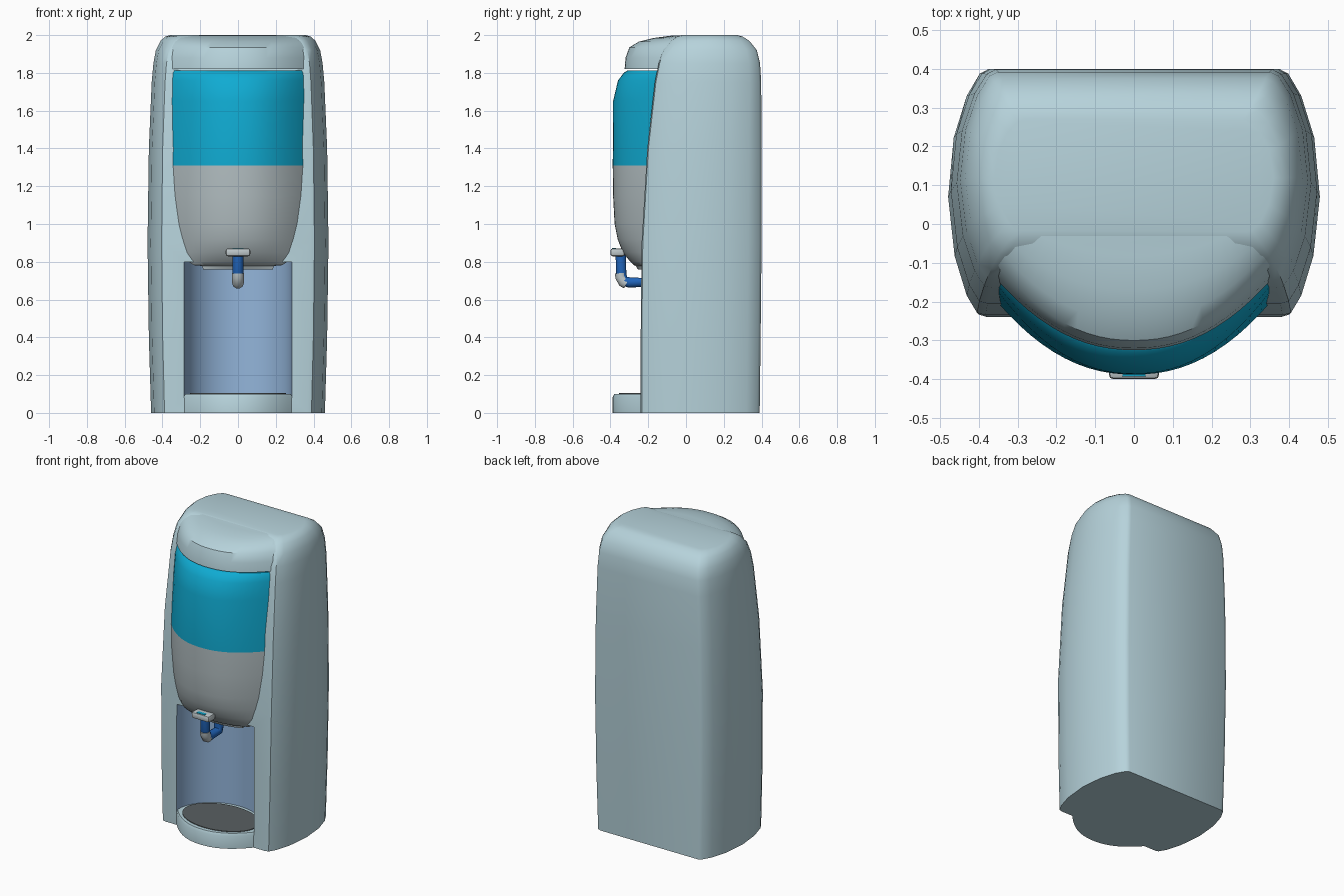
import bpy, bmesh, math
from mathutils import Vector

if "Cube" in bpy.data.objects:
    bpy.data.objects.remove(bpy.data.objects["Cube"], do_unlink=True)


def material(name, r, g, b):
    m = bpy.data.materials.new(name)
    m.use_nodes = True
    m.diffuse_color = (r, g, b, 1)
    m.node_tree.nodes["Principled BSDF"].inputs["Base Color"].default_value = (r, g, b, 1)
    return m


SHELL = material("pale blue shell", .47, .65, .71)
PANEL = material("pale grey panel", .45, .52, .54)
CYAN = material("cyan", .005, .41, .65)
NICHE = material("steel blue niche", .29, .46, .70)
BLUE = material("tap blue", .015, .13, .50)
GREY = material("tap grey", .52, .58, .60)
MESH = material("dark drip mesh", .10, .115, .12)


def activate(ob):
    bpy.ops.object.select_all(action='DESELECT')
    ob.select_set(True)
    bpy.context.view_layer.objects.active = ob


def finish(name, bm, mats, angle=35):
    bmesh.ops.recalc_face_normals(bm, faces=bm.faces)
    me = bpy.data.meshes.new(name)
    bm.to_mesh(me)
    bm.free()
    ob = bpy.data.objects.new(name, me)
    bpy.context.collection.objects.link(ob)
    for m in mats:
        me.materials.append(m)
    activate(ob)
    bpy.ops.object.shade_smooth_by_angle(angle=math.radians(angle))
    return ob


def loft(name, rings, mats, angle=35):
    """Skin a stack of equal-length closed rings and cap both ends."""
    bm = bmesh.new()
    rows = [[bm.verts.new(p) for p in ring] for ring in rings]
    n = len(rows[0])
    for a, b in zip(rows, rows[1:]):
        for i in range(n):
            j = (i + 1) % n
            bm.faces.new((a[i], a[j], b[j], b[i]))
    bm.faces.new(rows[0])
    bm.faces.new(rows[-1])
    return finish(name, bm, mats, angle)


def bulge(z, w, front, edge, back, n=24):
    """Plan outline with a bowed front and a square back."""
    ring = []
    for i in range(n + 1):
        t = 2 * i / n - 1
        ring.append((w * t, front + (edge - front) * abs(t) ** 2.2, z))
    return ring + [(w, back, z), (-w, back, z)]


def ellipse(z, rx, ry, cy, n=40):
    return [(rx * math.cos(a), cy + ry * math.sin(a), z)
            for a in (2 * math.pi * i / n for i in range(n))]


# Housing: height, half width, front y, back y
LEVELS = [(0, .46, -.24, .39), (.4, .472, -.24, .395), (.9, .479, -.235, .4),
          (1.4, .472, -.205, .4), (1.75, .457, -.165, .398), (1.85, .448, -.145, .392),
          (1.92, .435, -.12, .375), (1.97, .41, -.08, .335), (1.992, .385, -.05, .30),
          (2.0, .36, -.02, .27)]
# Half outline: share of half width, share of depth
OUTLINE = [(.80, 0), (.845, .01), (.90, .08), (.965, .24), (1, .48),
           (.97, .72), (.90, .89), (.83, .98), (.78, 1)]


def body_ring(z, w, front, back):
    half = [(w * u, front + (back - front) * v, z) for u, v in OUTLINE]
    return half + [(-x, y, h) for x, y, h in reversed(half)]


def front_at(z):
    for a, b in zip(LEVELS, LEVELS[1:]):
        if a[0] <= z <= b[0]:
            return a[2] + (b[2] - a[2]) * (z - a[0]) / (b[0] - a[0])


housing = loft("housing", [body_ring(*lv) for lv in LEVELS], [SHELL, NICHE])

# Rounded dispensing niche cut into the housing
cutter = loft("niche_cutter", [ellipse(z, .285, .26, -.24) for z in (.08, .80)],
              [SHELL, NICHE])
cutter.hide_render = True
for f in cutter.data.polygons:
    f.material_index = 1
cut = housing.modifiers.new("niche", 'BOOLEAN')
cut.operation = 'DIFFERENCE'
cut.solver = 'EXACT'
cut.object = cutter
activate(housing)
bpy.ops.object.modifier_apply(modifier=cut.name)
bpy.data.objects.remove(cutter, do_unlink=True)
bpy.ops.object.shade_smooth_by_angle(angle=math.radians(35))

# Overhanging top cap
loft("top_cap", [bulge(z, w, f, e, .1) for z, w, f, e in [
    (1.82, .365, -.325, -.13), (1.88, .362, -.32, -.12), (1.935, .355, -.30, -.10),
    (1.965, .345, -.25, -.07), (1.985, .33, -.17, -.04), (1.997, .30, -.08, 0)]], [SHELL])

# Bowed front panel, cyan above and grey below
panel = loft("front_panel", [bulge(z, w, f, front_at(z) + .015, 0) for z, w, f in [
    (.76, .185, -.255), (.778, .19, -.265), (.782, .235, -.275), (.80, .26, -.295),
    (.85, .288, -.335), (.92, .308, -.362), (1.0, .327, -.378), (1.15, .347, -.386),
    (1.31, .357, -.388), (1.65, .36, -.386), (1.76, .36, -.36), (1.80, .357, -.33),
    (1.812, .352, -.31)]], [PANEL, CYAN])
for f in panel.data.polygons:
    f.material_index = int(f.center.z > 1.31)

# Drip tray with its mesh
loft("drip_tray", [bulge(z, w, f, -.235, .06) for z, w, f in [
    (0, .287, -.388), (.085, .287, -.388), (.1, .28, -.38)]], [SHELL])
loft("drip_mesh", [ellipse(z, .255, .175, -.18) for z in (.096, .104)], [MESH])


def box(name, centre, size, mat, bevel):
    bm = bmesh.new()
    bmesh.ops.create_cube(bm, size=1)
    for v in bm.verts:
        v.co = Vector(centre) + Vector(a * b for a, b in zip(v.co, size))
    bmesh.ops.bevel(bm, geom=bm.edges[:], offset=bevel, segments=2, affect='EDGES', profile=.5)
    return finish(name, bm, [mat])


def pipe(name, points, radius, mat):
    cu = bpy.data.curves.new(name, 'CURVE')
    cu.dimensions = '3D'
    cu.bevel_depth = radius
    cu.bevel_resolution = 3
    cu.use_fill_caps = True
    sp = cu.splines.new('POLY')
    sp.points.add(len(points) - 1)
    for p, (y, z) in zip(sp.points, points):
        p.co = (0, y, z, 1)
    ob = bpy.data.objects.new(name, cu)
    bpy.context.collection.objects.link(ob)
    cu.materials.append(mat)
    activate(ob)
    bpy.ops.object.convert(target='MESH')
    bpy.ops.object.shade_smooth_by_angle(angle=math.radians(40))


# Tap: push button, blue lever loop and grey tip
box("tap_button", (0, -.362, .85), (.13, .076, .042), GREY, .012)
box("button_inlay", (0, -.382, .871), (.06, .022, .006), CYAN, .002)
pipe("tap_lever", [(-.345, .84), (-.343, .73), (-.33, .70), (-.30, .69), (-.21, .692),
                   (-.20, .72), (-.20, .81)], .029, BLUE)
pipe("tap_tip", [(-.347, .74), (-.345, .72), (-.332, .694), (-.315, .686)], .031, GREY)
